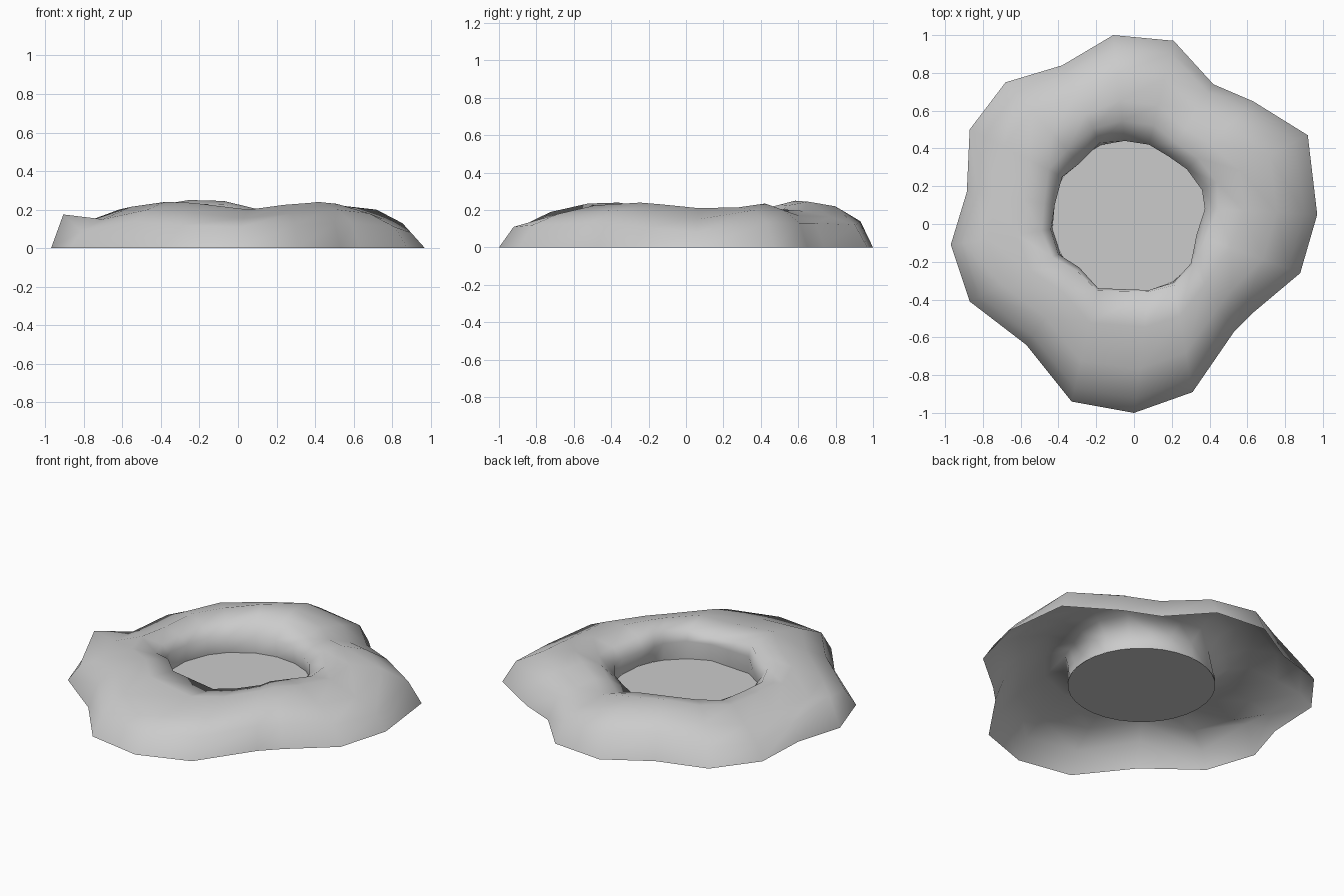
import bpy, bmesh, math

if "Cube" in bpy.data.objects:
    bpy.data.objects.remove(bpy.data.objects["Cube"])

# outer foot x, y, then shoulder, slope and crest heights (counter-clockwise columns)
OUTER = [(.97, .05, .08, .15, .21), (.92, .47, .13, .20, .215), (.63, .65, .13, .20, .235),
         (.42, .74, .13, .17, .205), (.21, .97, .12, .165, .195), (-.11, 1, .14, .22, .245),
         (-.38, .84, .15, .21, .25), (-.68, .75, .10, .18, .22), (-.87, .50, .08, .145, .205),
         (-.885, .17, .09, .14, .20), (-.97, -.11, .175, .14, .20), (-.87, -.41, .09, .15, .215),
         (-.57, -.64, .14, .20, .24), (-.33, -.94, .12, .19, .235), (0, -1, .11, .155, .20),
         (.31, -.89, .12, .18, .225), (.53, -.57, .13, .195, .235), (.63, -.47, .13, .20, .24),
         (.88, -.26, .11, .18, .23)]
# inner rim outline
INNER = [(.375, .08), (.36, .18), (.28, .29), (.18, .36), (.08, .42), (-.05, .44), (-.18, .43),
         (-.29, .32), (-.38, .25), (-.42, .10), (-.44, -.03), (-.40, -.16), (-.29, -.23),
         (-.19, -.34), (.08, -.35), (.21, -.31), (.30, -.21), (.315, -.14), (.33, -.06)]
FX, FY, FZ, FR = -.025, .035, .035, .412   # floor centre, height and radius


def new_object(name, bm):
    bmesh.ops.recalc_face_normals(bm, faces=bm.faces)
    if sum(f.normal.z for f in bm.faces) < 0:
        bmesh.ops.reverse_faces(bm, faces=bm.faces)
    mesh = bpy.data.meshes.new(name)
    bm.to_mesh(mesh)
    bm.free()
    ob = bpy.data.objects.new(name, mesh)
    bpy.context.collection.objects.link(ob)
    return ob


# Lumpy earth bank: open shell swept as foot, shoulder, slope, crest, rim, inner foot
bm = bmesh.new()
columns = []
for (ox, oy, shoulder, slope, crest), (ix, iy) in zip(OUTER, INNER):
    back = iy / math.hypot(ix, iy)
    profile = [(0, 0), (.12, shoulder), (.36, slope),
               (.66 - .04 * back, crest), (.90 - .09 * back, crest - .02)]
    ring = [(ox + (ix - ox) * t, oy + (iy - oy) * t, z) for t, z in profile]
    # steep inner wall runs down to the round floor, overhung at the front
    a = math.atan2(iy - FY, ix - FX)
    ring += [(ix, iy, .14), (FX + FR * math.cos(a), FY + FR * math.sin(a), FZ)]
    columns.append([bm.verts.new(p) for p in ring])
for a, b in zip(columns, columns[1:] + columns[:1]):
    for k in range(len(a) - 1):
        bm.faces.new((a[k], b[k], b[k + 1], a[k + 1]))
for f in bm.faces:
    f.smooth = True
new_object("crater_bank", bm)

# Flat round floor inside the bank
bm = bmesh.new()
bmesh.ops.create_circle(bm, cap_ends=True, segments=32, radius=FR)
bmesh.ops.translate(bm, verts=bm.verts, vec=(FX, FY, FZ))
new_object("crater_floor", bm)
